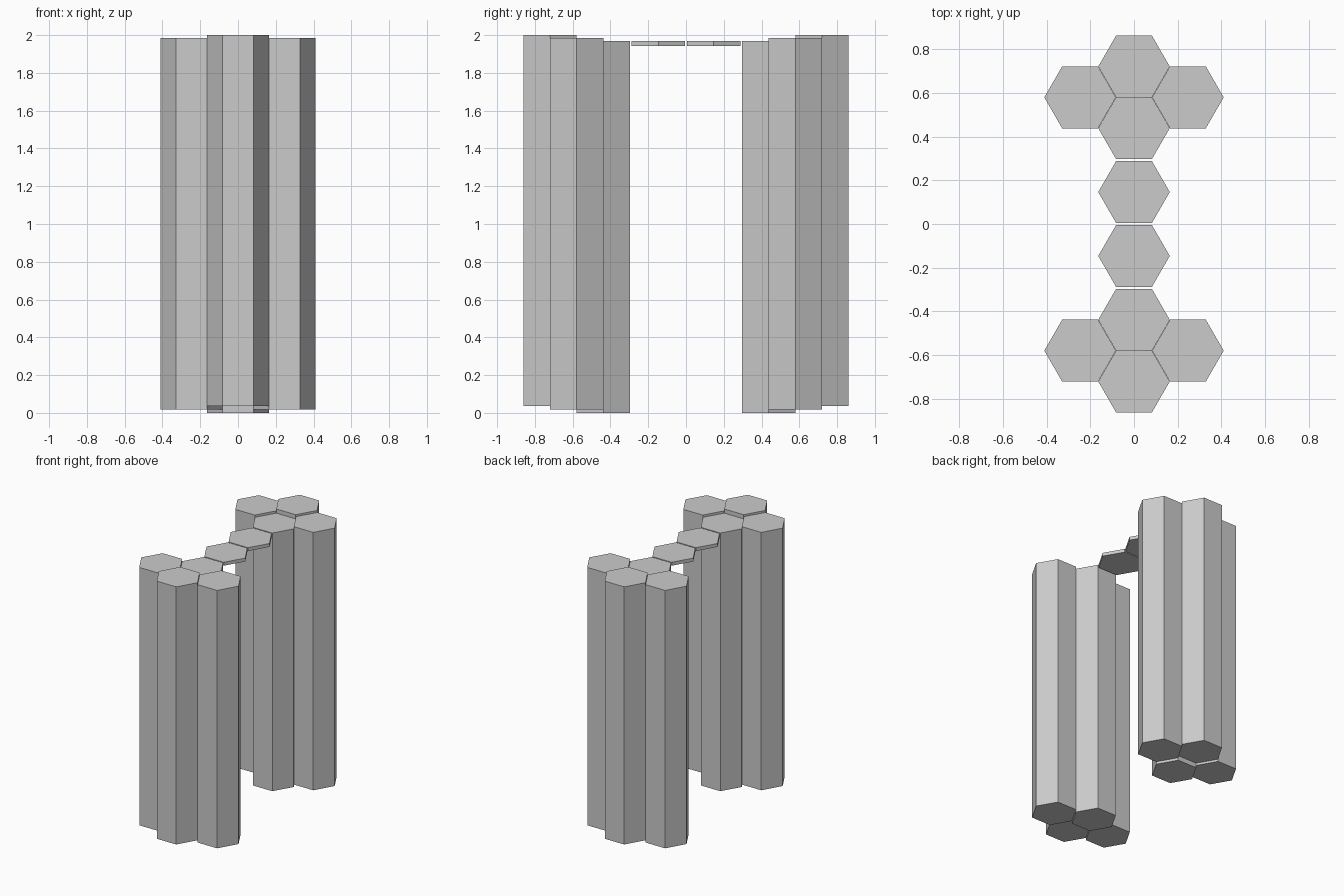
import bpy
import bmesh
from math import cos, sin, pi

if "Cube" in bpy.data.objects:
    bpy.data.objects.remove(bpy.data.objects["Cube"])

R = 0.1635  # hexagon corner radius, corners point along x


def hex_prism(name, x, y, z0, z1):
    bm = bmesh.new()
    ring = [bm.verts.new((R * cos(k * pi / 3), R * sin(k * pi / 3), z0)) for k in range(6)]
    base = bm.faces.new(ring)
    top = bmesh.ops.extrude_face_region(bm, geom=[base], use_keep_orig=True)["geom"]
    for v in top:
        if isinstance(v, bmesh.types.BMVert):
            v.co.z = z1
    bmesh.ops.recalc_face_normals(bm, faces=bm.faces)
    mesh = bpy.data.meshes.new(name)
    bm.to_mesh(mesh)
    bm.free()
    obj = bpy.data.objects.new(name, mesh)
    obj.location = (x, y, 0)
    bpy.context.collection.objects.link(obj)
    return obj


for end, s in (("front", -1), ("back", 1)):
    # Four stepped columns at each end
    hex_prism(end + "_outer_column", 0, s * 0.72, 0.036, 2.0)
    hex_prism(end + "_left_column", -0.2465, s * 0.579, 0.019, 1.985)
    hex_prism(end + "_right_column", 0.2465, s * 0.579, 0.019, 1.985)
    hex_prism(end + "_inner_column", 0, s * 0.438, 0.0, 1.968)
    # Thin bridge tile between the ends
    hex_prism(end + "_bridge_tile", 0, s * 0.146, 1.942, 1.968)
